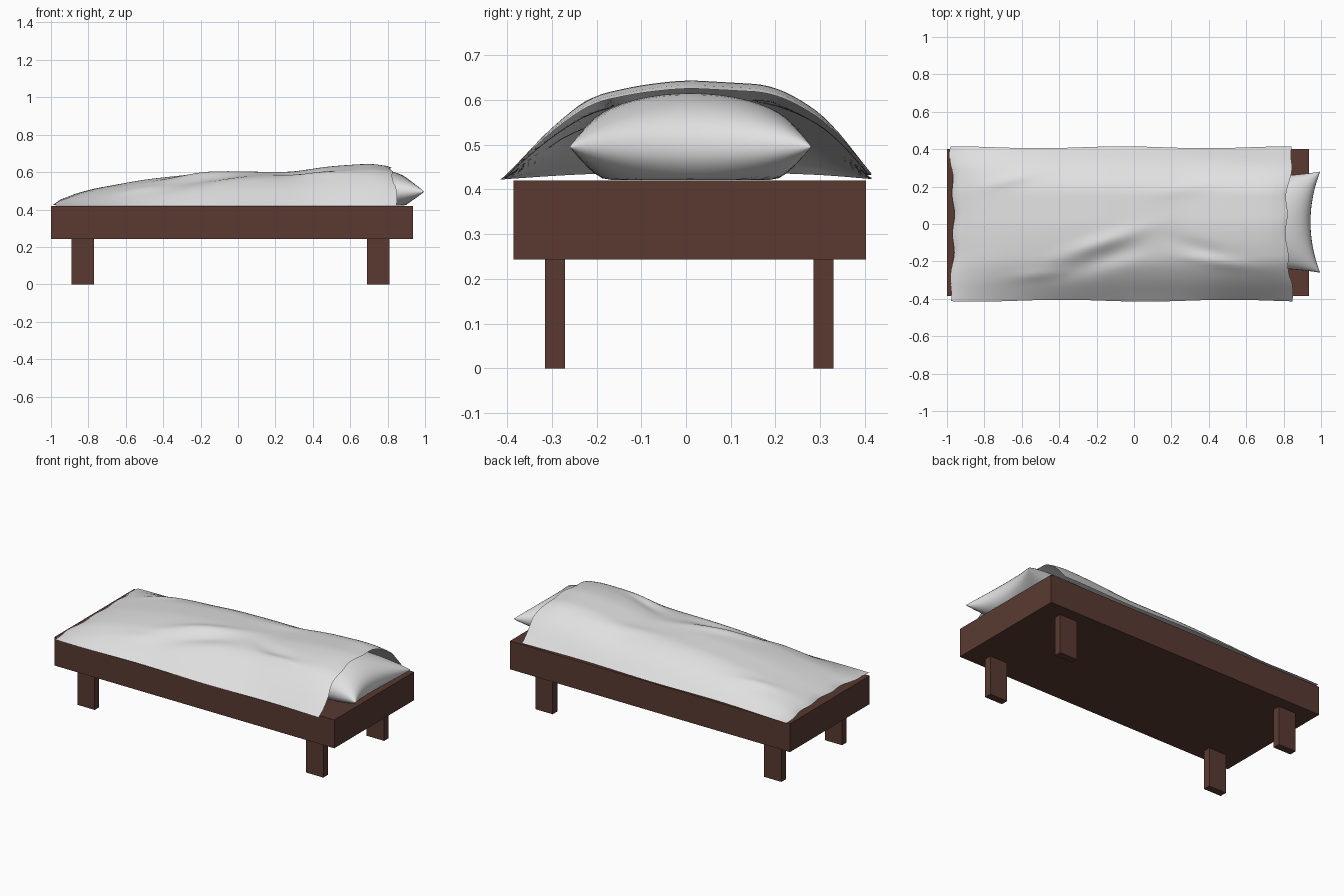
import bpy, bmesh, math

if "Cube" in bpy.data.objects:
    bpy.data.objects.remove(bpy.data.objects["Cube"])


def material(name, col):
    m = bpy.data.materials.new(name)
    m.diffuse_color = (*col, 1)
    m.use_nodes = True
    m.node_tree.nodes["Principled BSDF"].inputs["Base Color"].default_value = m.diffuse_color
    return m


WOOD = material("dark_brown_wood", (0.10, 0.042, 0.031))
CLOTH = material("light_grey_cloth", (0.75, 0.75, 0.75))


def add_object(name, bm, mat, smooth=False):
    me = bpy.data.meshes.new(name)
    bm.to_mesh(me)
    bm.free()
    me.materials.append(mat)
    for p in me.polygons:
        p.use_smooth = smooth
    ob = bpy.data.objects.new(name, me)
    bpy.context.collection.objects.link(ob)
    return ob


def box(name, lo, hi, mat):
    bm = bmesh.new()
    bmesh.ops.create_cube(bm, size=1)
    for v in bm.verts:
        v.co = [l + (c + 0.5) * (h - l) for c, l, h in zip(v.co, lo, hi)]
    return add_object(name, bm, mat)


def lerp(pts, t):
    if t <= pts[0][0]:
        return pts[0][1]
    for (a, fa), (b, fb) in zip(pts, pts[1:]):
        if t <= b:
            return fa + (fb - fa) * (t - a) / (b - a)
    return pts[-1][1]


def soft(pts, t, w):
    # rounded-off profile; the window shrinks towards both ends
    w = max(0, min(w, t - pts[0][0], pts[-1][0] - t))
    return sum(lerp(pts, t + w * k / 3) for k in range(-3, 4)) / 7


def fold(x, y, cx, cy, angle, length, width):
    # long narrow bump in the cloth
    c, s = math.cos(angle), math.sin(angle)
    a, b = (x - cx) * c + (y - cy) * s, (y - cy) * c - (x - cx) * s
    return math.exp(-(a / length) ** 2 - (b / width) ** 2)


# frame and legs
box("bed_frame", (-1.0, -0.385, 0.243), (0.935, 0.402, 0.42), WOOD)
for xn, x in (("foot", -0.89), ("head", 0.69)):
    for yn, y in (("front", -0.315), ("back", 0.285)):
        box(f"{xn}_{yn}_leg", (x, y, 0), (x + 0.12, y + 0.045, 0.25), WOOD)

# blanket: a thin open sheet, lengthwise ridge profile times cross profile
RIDGE = [(-0.98, 0.435), (-0.95, 0.462), (-0.8, 0.507), (-0.5, 0.56), (-0.2, 0.592),
         (0.0, 0.598), (0.3, 0.6), (0.5, 0.63), (0.72, 0.645), (0.81, 0.638), (0.85, 0.62)]
CROSS = [(-0.41, 0.0), (-0.3, 0.53), (-0.21, 0.84), (-0.1, 0.95), (0, 1.0),
         (0.19, 0.95), (0.27, 0.77), (0.33, 0.55), (0.41, 0.06)]
bm = bmesh.new()
bmesh.ops.create_grid(bm, x_segments=90, y_segments=48, size=1)
for v in bm.verts:
    u, w = v.co.x, v.co.y
    side = min(1, abs(w) / 0.75) ** 3
    x0, x1 = -0.965 - 0.015 * side, 0.815 + 0.03 * side
    x, y = x0 + (u + 1) / 2 * (x1 - x0), 0.41 * w
    h = (soft(RIDGE, -0.98 + (u + 1) / 2 * 1.82, 0.06) - 0.42) * soft(CROSS, y, 0.035)
    folds = (0.016 * fold(x, y, -0.17, -0.10, 0.32, 0.22, 0.04)
             - 0.018 * fold(x, y, -0.17, -0.19, 0.32, 0.22, 0.05)
             + 0.010 * fold(x, y, -0.65, 0.24, 0.25, 0.14, 0.03)
             + 0.010 * fold(x, y, 0.45, -0.2, -0.15, 0.18, 0.03)
             - 0.010 * fold(x, y, 0.35, -0.13, -0.3, 0.15, 0.04)
             + 0.006 * fold(x, y, 0.3, 0.2, 0.2, 0.2, 0.04)
             + 0.008 * fold(x, y, -0.5, -0.27, 0.1, 0.15, 0.03))
    edge = max(0, 1 - w * w)
    wave = abs(w) ** 8 * 0.005 * math.sin(7 * x + 2 * w)
    z = 0.422 + h + folds * min(1, edge * 2)
    v.co = (x + 0.006 * math.sin(30 * y) * abs(u) ** 20, y + wave, z)
add_object("blanket", bm, CLOTH, True)

# pillow: two bulging sheets joined along a pinched outline, flattened below
bm = bmesh.new()
for sign in (1, -1):
    new = bmesh.ops.create_grid(bm, x_segments=24, y_segments=24, size=1)["verts"]
    for v in new:
        u, w = math.sin(v.co.x * math.pi / 2), math.sin(v.co.y * math.pi / 2)
        f = max(0, (1 - u * u) * (1 - w * w)) ** 0.45
        z = 0.495 + (0.12 if sign > 0 else -0.11) * f
        v.co = (0.725 + 0.27 * u * (1 - 0.19 * (1 - w * w)),
                0.01 + 0.27 * w * (1 - 0.08 * (1 - u * u)), max(z, 0.421))
    if sign < 0:
        bmesh.ops.reverse_faces(bm, faces=list({f for v in new for f in v.link_faces}))
bmesh.ops.remove_doubles(bm, verts=bm.verts, dist=0.0003)
bmesh.ops.recalc_face_normals(bm, faces=bm.faces)
add_object("pillow", bm, CLOTH, True)
